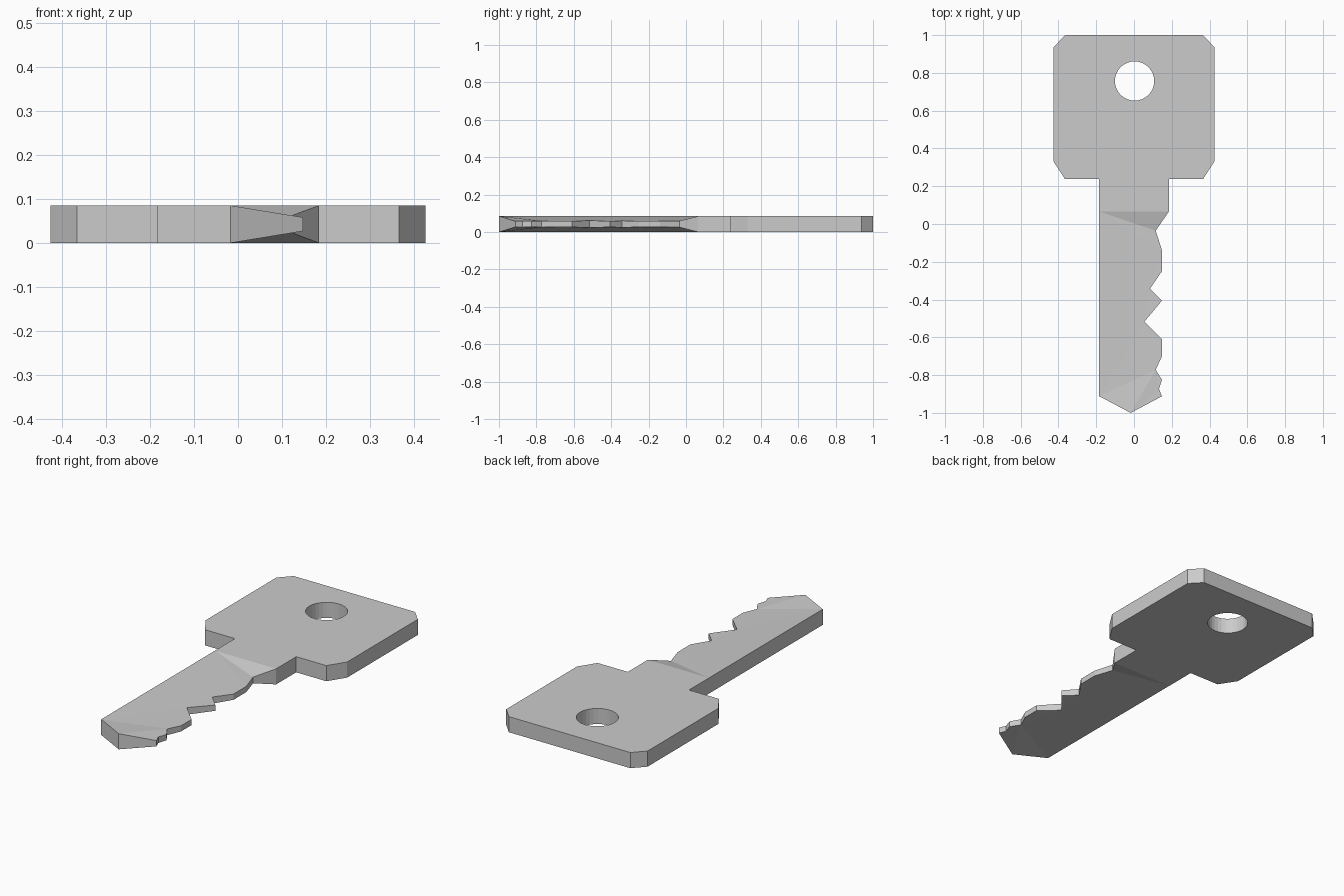
import bpy, bmesh, math

if "Cube" in bpy.data.objects:
    bpy.data.objects.remove(bpy.data.objects["Cube"])

THICK = 0.085

# Cut side of the blade, from the shank down to the tip
teeth = [(0.115, -0.035), (0.148, -0.14), (0.148, -0.25), (0.085, -0.342),
         (0.148, -0.406), (0.055, -0.517), (0.148, -0.61), (0.148, -0.70),
         (0.115, -0.772), (0.148, -0.825), (0.132, -0.873), (0.148, -0.912)]

# Right half of the bow and shank, mirrored for the left half
half_bow = [(0.365, 1.0), (0.425, 0.937), (0.425, 0.33), (0.365, 0.237),
            (0.184, 0.237), (0.184, 0.065)]
bow = half_bow + [(-x, y) for x, y in reversed(half_bow)]

# Blade shares its upper two corners with the shank
blade = [(0.184, 0.065)] + teeth + [(-0.017, -1.0), (-0.184, -0.912), (-0.184, 0.065)]

# Key ring hole
hole = [(0.003 + 0.104 * math.cos(2 * math.pi * i / 32),
         0.757 + 0.104 * math.sin(2 * math.pi * i / 32)) for i in range(32)]

bm = bmesh.new()
verts = {}


def loop_edges(points):
    """Closed loop of edges on z = 0, reusing shared points."""
    vs = []
    for p in points:
        if p not in verts:
            verts[p] = bm.verts.new((p[0], p[1], 0))
        vs.append(verts[p])
    pairs = zip(vs, vs[1:] + vs[:1])
    return [bm.edges.get(pr) or bm.edges.new(pr) for pr in pairs]


# Flat plan: bow with its hole, then the blade
for loops in ([bow, hole], [blade]):
    edges = [e for pts in loops for e in loop_edges(pts)]
    bmesh.ops.triangle_fill(bm, edges=edges, use_beauty=True, normal=(0, 0, 1))

# Thickness
result = bmesh.ops.extrude_face_region(bm, geom=bm.faces[:], use_keep_orig=True)
top = [g for g in result["geom"] if isinstance(g, bmesh.types.BMVert)]
bmesh.ops.translate(bm, verts=top, vec=(0, 0, THICK))

# Thin the blade towards its cut edge
for v in bm.verts:
    if any(math.hypot(v.co.x - x, v.co.y - y) < 1e-4 for x, y in teeth):
        inset = 0.023 + 0.04 * max(0, v.co.x - 0.05)
        v.co.z = inset if v.co.z < THICK / 2 else THICK - inset

bmesh.ops.recalc_face_normals(bm, faces=bm.faces[:])
mesh = bpy.data.meshes.new("key")
bm.to_mesh(mesh)
bm.free()
key = bpy.data.objects.new("key", mesh)
bpy.context.collection.objects.link(key)
